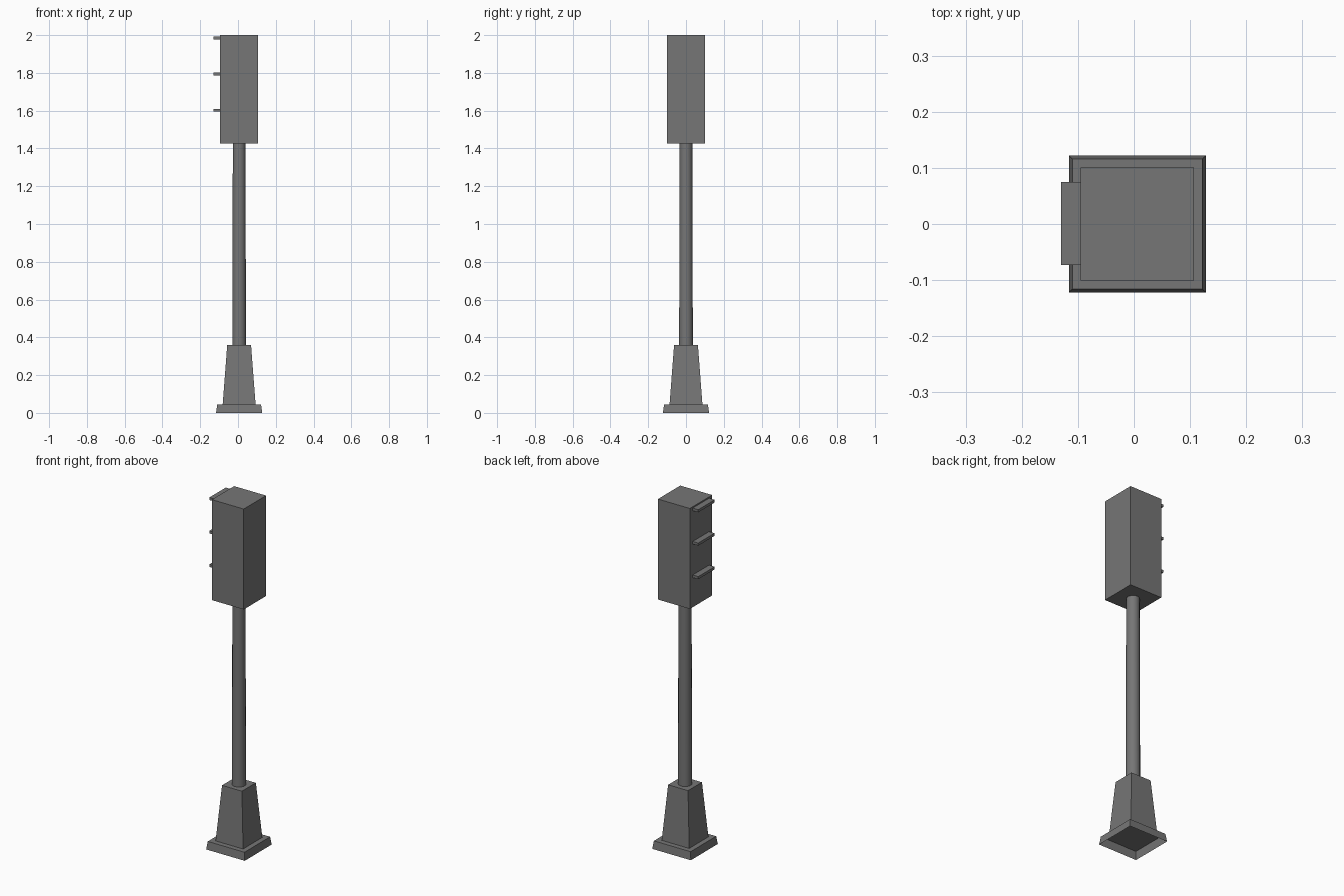
import bpy, bmesh, math

if "Cube" in bpy.data.objects:
    bpy.data.objects.remove(bpy.data.objects["Cube"])

CX = 0.006  # axis of the post

# Dark grey paint
paint = bpy.data.materials.new("dark_grey")
paint.diffuse_color = (0.18, 0.18, 0.18, 1)
paint.use_nodes = True
paint.node_tree.nodes["Principled BSDF"].inputs["Base Color"].default_value = paint.diffuse_color


def finish(name, bm):
    bmesh.ops.recalc_face_normals(bm, faces=bm.faces)
    me = bpy.data.meshes.new(name)
    bm.to_mesh(me)
    bm.free()
    me.materials.append(paint)
    ob = bpy.data.objects.new(name, me)
    bpy.context.collection.objects.link(ob)
    return ob


def frustum(name, sides, r0, r1, z0, z1, open_bottom=False):
    """Tapered prism; for 4 sides r is the half width."""
    bm = bmesh.new()
    k = math.sqrt(2) if sides == 4 else 1
    rings = []
    for r, z in ((r0, z0), (r1, z1)):
        ring = []
        for i in range(sides):
            a = 2 * math.pi * (i + 0.5) / sides
            ring.append(bm.verts.new((CX + k * r * math.cos(a), k * r * math.sin(a), z)))
        rings.append(ring)
    lo, hi = rings
    for i in range(sides):
        j = (i + 1) % sides
        bm.faces.new((lo[i], lo[j], hi[j], hi[i]))
    bm.faces.new(hi)
    if not open_bottom:
        bm.faces.new(lo[::-1])
    ob = finish(name, bm)
    if open_bottom and ob.data.polygons[sides].normal.z < 0:
        ob.data.flip_normals()
    return ob


def visor(name, z):
    """Thin flat hood sticking out of the -x face."""
    bm = bmesh.new()
    bmesh.ops.create_cube(bm, size=1)
    bmesh.ops.scale(bm, verts=bm.verts, vec=(0.04, 0.148, 0.015))
    bmesh.ops.translate(bm, verts=bm.verts, vec=(-0.11, 0.001, z))
    return finish(name, bm)


# Hollow foot plate and tapered pedestal
frustum("foot_plate", 4, 0.122, 0.116, 0, 0.045, open_bottom=True)
frustum("pedestal", 4, 0.087, 0.063, 0.045, 0.36)

# Round pole
pole = frustum("pole", 16, 0.037, 0.034, 0.355, 1.43)
bpy.context.view_layer.objects.active = pole
pole.select_set(True)
bpy.ops.object.shade_smooth_by_angle(angle=math.radians(35))

# Signal housing
frustum("signal_housing", 4, 0.101, 0.101, 1.425, 2.0)

# Three lamp visors
for i, z in enumerate((1.602, 1.794, 1.985)):
    visor(f"lamp_visor_{i + 1}", z)
